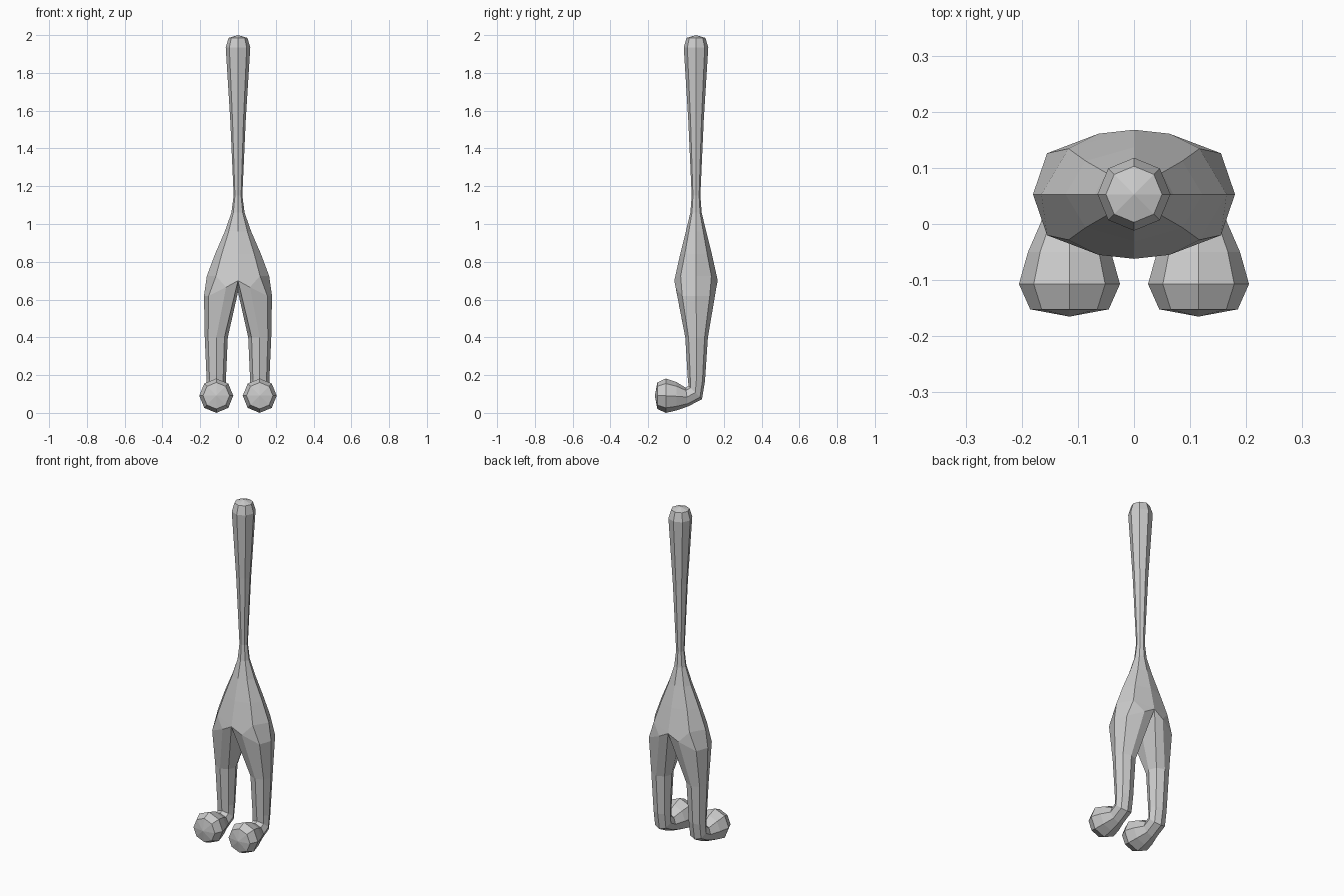
import bpy, bmesh, math
from mathutils import Vector

if "Cube" in bpy.data.objects:
    bpy.data.objects.remove(bpy.data.objects["Cube"])

CY = 0.053
bm = bmesh.new()
grey = bpy.data.materials.new("plain grey")
grey.diffuse_color = (0.6, 0.6, 0.6, 1)
grey.use_nodes = True
grey.node_tree.nodes["Principled BSDF"].inputs["Base Color"].default_value = grey.diffuse_color


def ring(c, u, v, ru, rv):
    """Eight points around c, starting at -v and turning towards +u."""
    return [bm.verts.new(Vector(c) + Vector(u) * ru * math.sin(a) - Vector(v) * rv * math.cos(a))
            for a in (i * math.pi / 4 for i in range(8))]


def loft(a, b):
    for i in range(8):
        j = (i + 1) % 8
        bm.faces.new((a[i], a[j], b[j], b[i]))


def cap(r, tip):
    t = bm.verts.new(tip)
    for i in range(8):
        bm.faces.new((r[i], r[(i + 1) % 8], t))


# Handle, neck and torso: height, half width, half depth
trunk = [(1.985, .05, .05), (1.935, .065, .065), (1.55, .041, .041), (1.15, .023, .023),
         (1.06, .035, .03), (.96, .07, .054), (.84, .122, .084), (.725, .165, .115)]
rings = [ring((0, CY, z), (1, 0, 0), (0, 1, 0), rx, ry) for z, rx, ry in trunk]
for a, b in zip(rings, rings[1:]):
    loft(a, b)
cap(rings[0], (0, CY, 2.0))
hip = rings[-1]
hip[0].co.z = hip[4].co.z = .70

# Crotch bridge shared by both legs
crotch = bm.verts.new((0, CY, .64))

# Leg and foot sections: y, z, tilt in degrees, half width, half depth
sections = [(.056, .40, 0, .061, .060), (.055, .18, 8, .051, .046), (.049, .112, 45, .050, .050),
            (.005, .088, 82, .050, .050), (-.05, .092, 90, .074, .075),
            (-.107, .095, 90, .090, .091), (-.152, .095, 90, .070, .070)]
for s in (1, -1):
    h = [hip[i if s == 1 else -i % 8] for i in range(5)]
    front, fo, out, bo, back = [bm.verts.new((s * x, y, z)) for x, y, z in (
        (.063, -.055, .665), (.155, -.02, .62), (.18, CY, .62), (.155, .126, .62), (.063, .161, .665))]
    for f in ((h[0], front, h[1]), (front, fo, h[1]), (fo, out, h[2], h[1]),
              (out, bo, h[3], h[2]), (bo, back, h[3]), (back, h[4], h[3])):
        bm.faces.new(f)
    prev = [front, fo, out, bo, back, h[4], crotch, h[0]]
    for y, z, tilt, rx, ry in sections:
        t = math.radians(tilt)
        cur = ring((s * .115, y, z), (s, 0, 0), (0, math.cos(t), -math.sin(t)), rx, ry)
        loft(prev, cur)
        prev = cur
    cap(prev, (s * .115, -.165, .095))

# Finish the faceted body
bmesh.ops.recalc_face_normals(bm, faces=bm.faces)
low = min(v.co.z for v in bm.verts)
for v in bm.verts:
    if v.co.z < .3:
        v.co.z -= low
mesh = bpy.data.meshes.new("long_necked_body")
bm.to_mesh(mesh)
bm.free()
mesh.materials.append(grey)
bpy.context.collection.objects.link(bpy.data.objects.new("long_necked_body", mesh))
